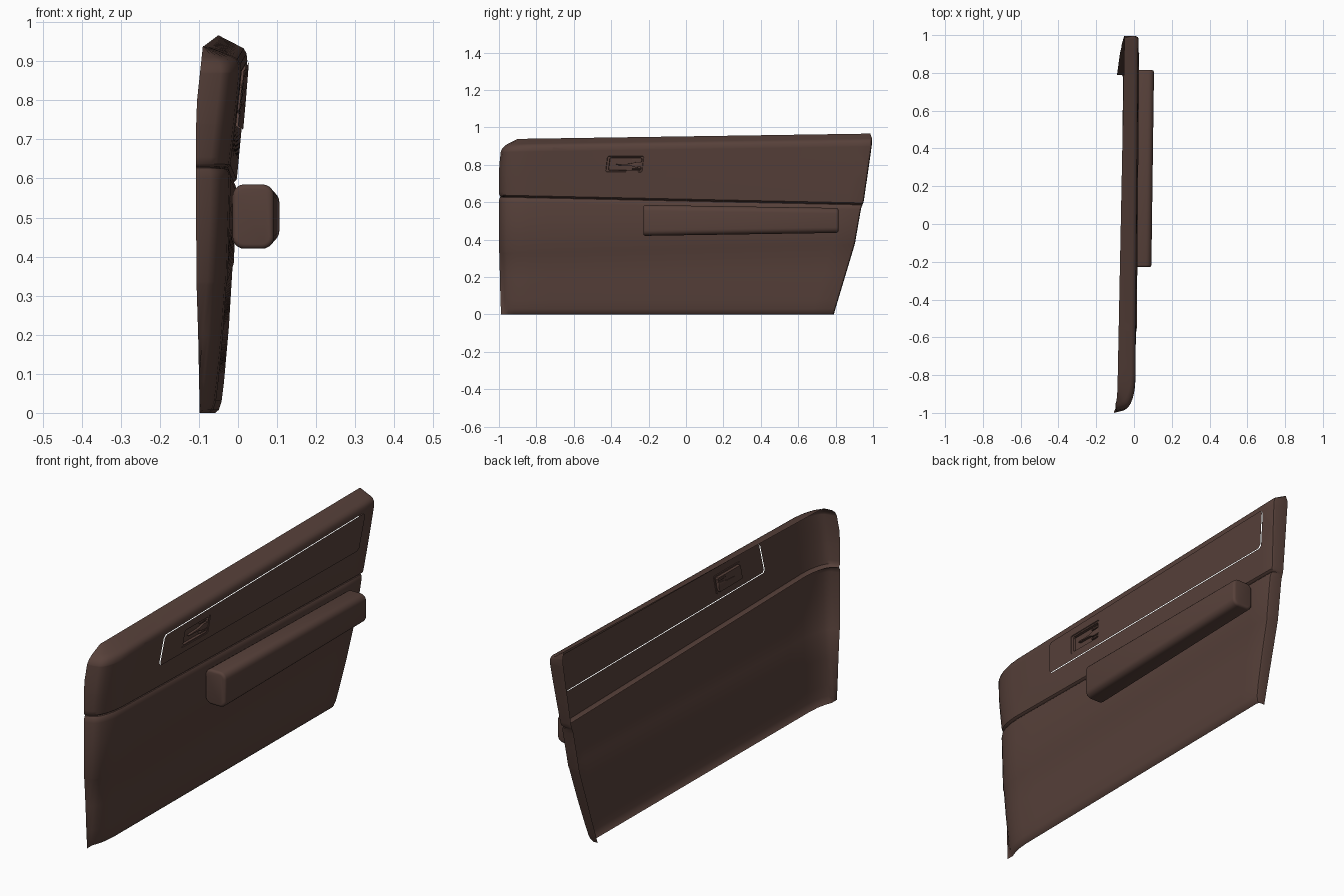
import bpy, bmesh, math
from mathutils import Vector

if "Cube" in bpy.data.objects:
    bpy.data.objects.remove(bpy.data.objects["Cube"])

brown = bpy.data.materials.new("dark_brown_trim")
brown.diffuse_color = (0.095, 0.052, 0.042, 1)
brown.use_nodes = True
brown.node_tree.nodes["Principled BSDF"].inputs["Base Color"].default_value = brown.diffuse_color


def finish(name, bm, angle=35):
    me = bpy.data.meshes.new(name)
    bm.to_mesh(me)
    bm.free()
    me.materials.append(brown)
    me.shade_smooth()
    me.set_sharp_from_angle(angle=math.radians(angle))
    ob = bpy.data.objects.new(name, me)
    bpy.context.collection.objects.link(ob)
    return ob


def interp(pts, t):
    for (a, va), (b, vb) in zip(pts, pts[1:]):
        if t <= b:
            return va + (vb - va) * max(0, (t - a) / (b - a))
    return pts[-1][1]


# outline of the rear end, and depth of the open back edge at both ends
REAR_Y = [(0, .79), (.38, .903), (.57, .937), (.6, .95), (.9, .993), (.94, .995), (.967, .985)]
BACK_FRONT = [(0, -.098), (.3, -.104), (.34, -.107), (.78, -.107), (.937, -.09)]
BACK_REAR = [(0, -.09), (.967, -.05)]
TILT = .009
# rounded front end (y offset, depth behind the face) and tight rear end
FRONT_END = [(.012, .05), (.022, .036), (.04, .024), (.07, .013), (.11, .004), (.16, 0)]
REAR_END = [(-.014, 0), (-.004, .003), (0, .012)]


def shell(rows):
    """Rows: z at front end, z at rear end, face x at rear end, front end y."""
    bm = bmesh.new()
    grid = []
    for zf, zr, xf, y0, *top in rows:
        y1 = interp(REAR_Y, zr)
        bf, br = interp(BACK_FRONT, zf), interp(BACK_REAR, zr)
        pts = [(bf, y0)]
        cols = [(y0 + o, d) for o, d in FRONT_END]
        ya, yb = y0 + .16, y1 - .014
        cols += [(ya + (yb - ya) * i / 16, 0) for i in range(1, 16)]
        cols += [(y1 + o, d) for o, d in REAR_END]
        for y, d in cols:
            back = bf + (br - bf) * (y + 1) / 2
            pts.append((back if top else max(back, xf + TILT * (y - 1) - d), y))
        pts.append((br, y1))
        grid.append([bm.verts.new((x, y, zf + (zr - zf) * (y + 1) / 2)) for x, y in pts])
    for a, b in zip(grid, grid[1:]):
        for i in range(len(a) - 1):
            bm.faces.new((a[i], a[i + 1], b[i + 1], b[i]))
    bmesh.ops.remove_doubles(bm, verts=bm.verts, dist=.0003)
    return bm


def cut(bm, corners, chamfer):
    """Cut a chamfered convex outline (y, z; counter-clockwise) and return the faces inside."""
    c = [Vector(p) for p in corners]
    poly = []
    for i, p in enumerate(c):
        poly += [p + (c[i - 1] - p).normalized() * chamfer,
                 p + (c[(i + 1) % len(c)] - p).normalized() * chamfer]
    planes = []
    for i, p in enumerate(poly):
        e = poly[(i + 1) % len(poly)] - p
        planes.append((Vector((0, p.x, p.y)), Vector((0, e.y, -e.x)).normalized()))
    for co, no in planes:
        bmesh.ops.bisect_plane(bm, geom=bm.verts[:] + bm.edges[:] + bm.faces[:],
                               dist=1e-5, plane_co=co, plane_no=no)
    return [f for f in bm.faces
            if all((f.calc_center_median() - co).dot(no) < 0 for co, no in planes)]


# lower panel, with a faint crease across the middle
finish("lower_door_panel", shell([
    (0, 0, -.056, -.99), (.008, .008, -.047, -.99), (.03, .03, -.04, -.99),
    (.08, .08, -.034, -.992), (.2, .22, -.022, -.995), (.327, .376, -.013, -.998),
    (.335, .384, -.010, -1), (.5, .49, -.005, -1), (.6, .56, -.002, -1),
    (.618, .576, -.004, -.998), (.627, .584, -.010, -.994), (.63, .587, -.022, -.990)]))

# upper panel, with a forward-sloping top ledge
upper = shell([
    (.629, .586, -.022, -.990), (.632, .589, -.010, -.994), (.638, .595, -.003, -.998),
    (.655, .612, -.001, -1), (.74, .72, .009, -1), (.80, .80, .016, -.998),
    (.872, .902, .024, -.990), (.890, .920, .022, -.980), (.903, .933, .015, -.966),
    (.910, .940, .002, -.955), (.937, .967, -.05, -.90, True)])

# long raised insert cut out of the upper panel
inside = cut(upper, [(-.585, .735), (.885, .725), (.915, .897), (-.565, .875)], .012)
marks = {f.index for f in inside} if not upper.faces.index_update() else set()
insert = upper.copy()
insert.faces.ensure_lookup_table()
bmesh.ops.delete(upper, geom=inside, context='FACES')
bmesh.ops.delete(insert, geom=[f for f in insert.faces if f.index not in marks], context='FACES')
finish("upper_door_panel", upper)
bmesh.ops.translate(insert, verts=insert.verts, vec=(.005, 0, 0))

# handle recess: outer groove, then a pocket
for corners, depth in (([(-.43, .762), (-.235, .760), (-.225, .846), (-.42, .846)], .003),
                       ([(-.415, .770), (-.243, .768), (-.235, .838), (-.407, .838)], .011)):
    pocket = cut(insert, corners, .005)
    bmesh.ops.inset_region(insert, faces=pocket, thickness=.002, depth=0, use_even_offset=True)
    for v in {v for f in pocket for v in f.verts}:
        v.co.x -= depth
finish("upper_insert", insert, 30)


def plate(name, outline, x0, x1, bevel):
    """Flat part with a (y, z) outline, running from x0 to x1."""
    bm = bmesh.new()
    a = [bm.verts.new((x0, y, z)) for y, z in outline]
    b = [bm.verts.new((x1, y, z)) for y, z in outline]
    bm.faces.new(a)
    bm.faces.new(b)
    for i in range(len(a)):
        j = (i + 1) % len(a)
        bm.faces.new((a[i], a[j], b[j], b[i]))
    bmesh.ops.recalc_face_normals(bm, faces=bm.faces)
    bmesh.ops.bevel(bm, geom=bm.edges[:], offset=bevel, segments=2, affect='EDGES', profile=.5)
    return finish(name, bm)


# door handle lever and its two fixing tabs
plate("handle_lever", [(-.375, .798), (-.30, .796), (-.27, .786), (-.238, .788),
                       (-.238, .815), (-.27, .814), (-.30, .806), (-.375, .803)], -.006, .007, .0015)
for i, z in enumerate((.776, .822)):
    plate(f"handle_tab_{i + 1}", [(-.29, z), (-.242, z), (-.242, z + .007), (-.29, z + .007)],
          -.006, .004, .001)

# armrest: tapered box, long edges well rounded, ends tightly rounded
bm = bmesh.new()
ends = []
for y, x0, x1, z0, z1 in ((-.228, -.014, .092, .42, .585), (.815, .0, .106, .436, .569)):
    ends.append([bm.verts.new(p) for p in ((x0, y, z0), (x1, y, z0), (x1, y, z1), (x0, y, z1))])
caps = [bm.faces.new(e) for e in ends]
for i in range(4):
    j = (i + 1) % 4
    bm.faces.new((ends[0][i], ends[0][j], ends[1][j], ends[1][i]))
bmesh.ops.recalc_face_normals(bm, faces=bm.faces)
long_edges = [e for e in bm.edges if abs(e.verts[0].co.y - e.verts[1].co.y) > .5]
bmesh.ops.bevel(bm, geom=long_edges, offset=.03, segments=5, affect='EDGES', profile=.5)
rims = [e for e in bm.edges if abs(e.verts[0].co.y - e.verts[1].co.y) < .01]
bmesh.ops.bevel(bm, geom=rims, offset=.012, segments=3, affect='EDGES', profile=.5)
finish("armrest", bm, 40)
